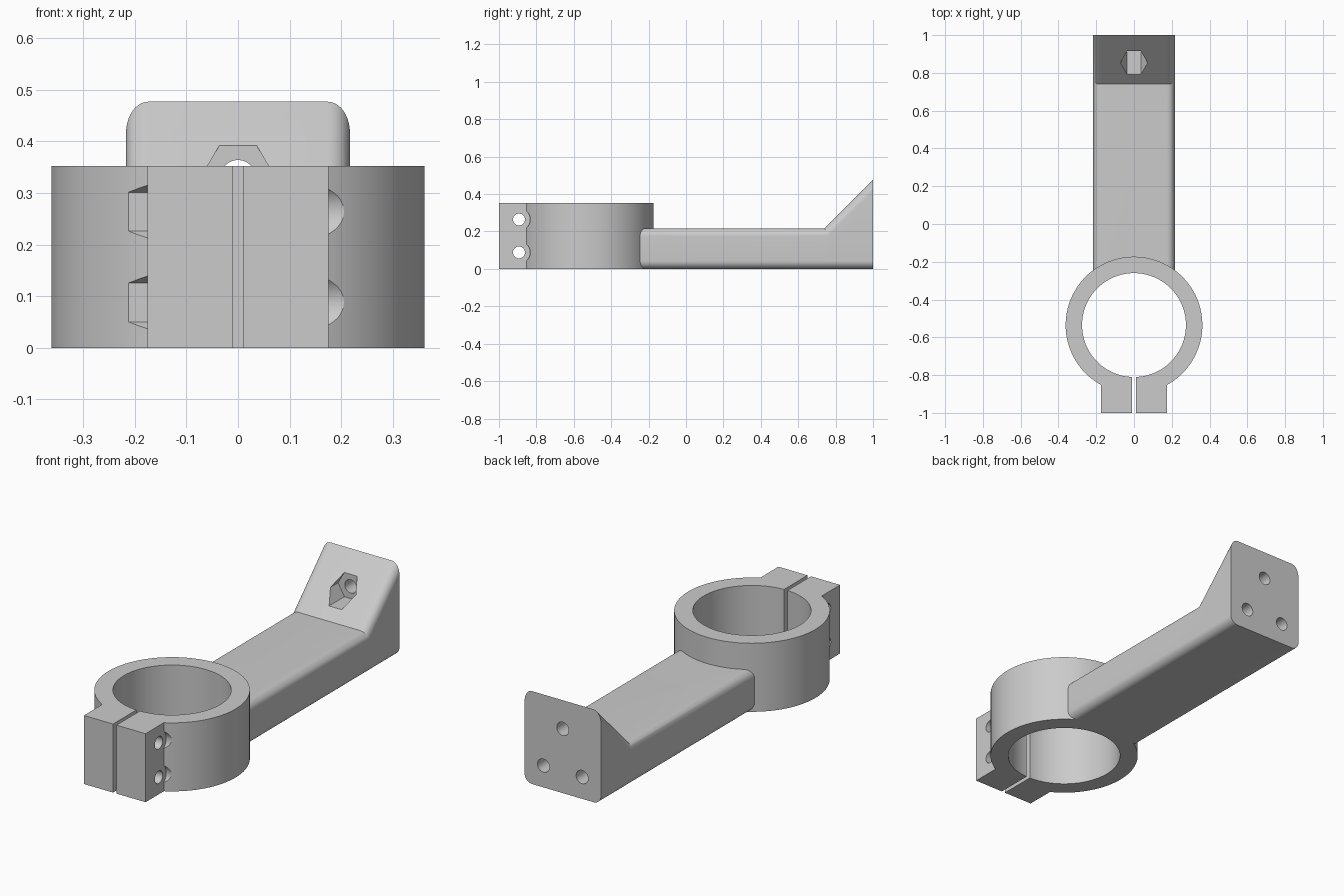
import bpy
import bmesh
from math import sin, cos, pi, asin, sqrt, radians
from mathutils import Vector

cube = bpy.data.objects.get("Cube")
if cube:
    bpy.data.objects.remove(cube)

grey = bpy.data.materials.new("light_grey")
grey.use_nodes = True
colour = (0.6, 0.6, 0.6, 1)
grey.diffuse_color = colour
grey.node_tree.nodes["Principled BSDF"].inputs["Base Color"].default_value = colour

RING_Y, OUTER, INNER, HEIGHT = -0.535, 0.362, 0.275, 0.352
EAR, SLOT = 0.175, 0.01
HALF, ARM_TOP, ROUND = 0.217, 0.217, 0.043
BEND_Y = 0.74


def loft(name, sections):
    """Closed solid through point loops of equal length."""
    bm = bmesh.new()
    rows = [[bm.verts.new(p) for p in s] for s in sections]
    n = len(rows[0])
    for a, b in zip(rows, rows[1:]):
        for i in range(n):
            j = (i + 1) % n
            bm.faces.new((a[i], a[j], b[j], b[i]))
    bm.faces.new(rows[0])
    bm.faces.new(rows[-1])
    bmesh.ops.recalc_face_normals(bm, faces=bm.faces)
    mesh = bpy.data.meshes.new(name)
    bm.to_mesh(mesh)
    bm.free()
    mesh.materials.append(grey)
    obj = bpy.data.objects.new(name, mesh)
    bpy.context.collection.objects.link(obj)
    return obj


def arc(cx, cy, r, start, end, steps):
    return [(cx + r * cos(start + (end - start) * i / steps),
             cy + r * sin(start + (end - start) * i / steps)) for i in range(steps + 1)]


def prism(axis, start, end, centre, radius, sides=48, turn=0.0):
    """Regular prism along x, y or z; centre holds the other two coordinates."""
    loop = arc(*centre, radius, turn, turn + 2 * pi, sides)[:-1]
    sections = []
    for t in (start, end):
        points = []
        for p in loop:
            q = list(p)
            q.insert("xyz".index(axis), t)
            points.append(Vector(q))
        sections.append(points)
    return loft("cutter", sections)


def cut(obj, cutter):
    cutter.hide_render = True
    mod = obj.modifiers.new("cut", "BOOLEAN")
    mod.operation = "DIFFERENCE"
    mod.solver = "EXACT"
    mod.object = cutter
    bpy.context.view_layer.objects.active = obj
    bpy.ops.object.modifier_apply(modifier=mod.name)
    bpy.data.objects.remove(cutter)


def smooth(obj):
    bpy.ops.object.select_all(action="DESELECT")
    obj.select_set(True)
    bpy.context.view_layer.objects.active = obj
    bpy.ops.object.shade_smooth_by_angle(angle=radians(25))


# Split clamp ring with two ears
a_out, a_in = asin(EAR / OUTER), asin(SLOT / INNER)
profile = arc(0, RING_Y, OUTER, -pi / 2 + a_out, 1.5 * pi - a_out, 96)
profile += [(-EAR, -1), (-SLOT, -1)]
profile += arc(0, RING_Y, INNER, 1.5 * pi - a_in, -pi / 2 + a_in, 96)
profile += [(SLOT, -1), (EAR, -1)]
clamp = loft("clamp_ring", [[(x, y, z) for x, y in profile] for z in (0, HEIGHT)])

# Clamp bolt holes, round head seats on the left, hexagon nut seats on the right
for z in (0.088, 0.264):
    bolt = (-0.893, z)
    cut(clamp, prism("x", -0.3, 0.3, bolt, 0.032))
    cut(clamp, prism("x", EAR + 0.0002, 0.35, bolt, 0.06))
    cut(clamp, prism("x", -0.35, -EAR - 0.0002, bolt, 0.075, 6, pi / 6))
smooth(clamp)

# Arm with rounded long edges, rising at 45 degrees into the end plate
top = arc(HALF - ROUND, -ROUND, ROUND, 0, pi / 2, 10)
top += [(-x, d) for x, d in reversed(top)]
bottom = arc(-HALF + ROUND, ROUND, ROUND, pi, 1.5 * pi, 10)
bottom += [(-x, z) for x, z in reversed(bottom)]
start = [(x, -0.4, ARM_TOP + d) for x, d in top] + [(x, -0.4, z) for x, z in bottom]
bend = [(x, BEND_Y - d * (sqrt(2) - 1), ARM_TOP + d) for x, d in top]
bend += [(x, BEND_Y, z) for x, z in bottom]
end_top = ARM_TOP + 1 - BEND_Y
end = [(x, 1, end_top + d * sqrt(2)) for x, d in top] + [(x, 1, z) for x, z in bottom]
arm = loft("arm_with_end_plate", [start, bend, end])

# Seat of the arm against the ring
cut(arm, prism("z", -0.1, 0.6, (0, RING_Y), OUTER - 0.001, 96))

# Mounting holes in the end plate, with a nut pocket behind the upper one
cut(arm, prism("y", 0.6, 0.915, (0, 0.33), 0.072, 6))
cut(arm, prism("y", 0.85, 1.1, (0, 0.33), 0.034))
for x in (-0.11, 0.11):
    cut(arm, prism("y", 0.8, 1.1, (x, 0.112), 0.034))
smooth(arm)
